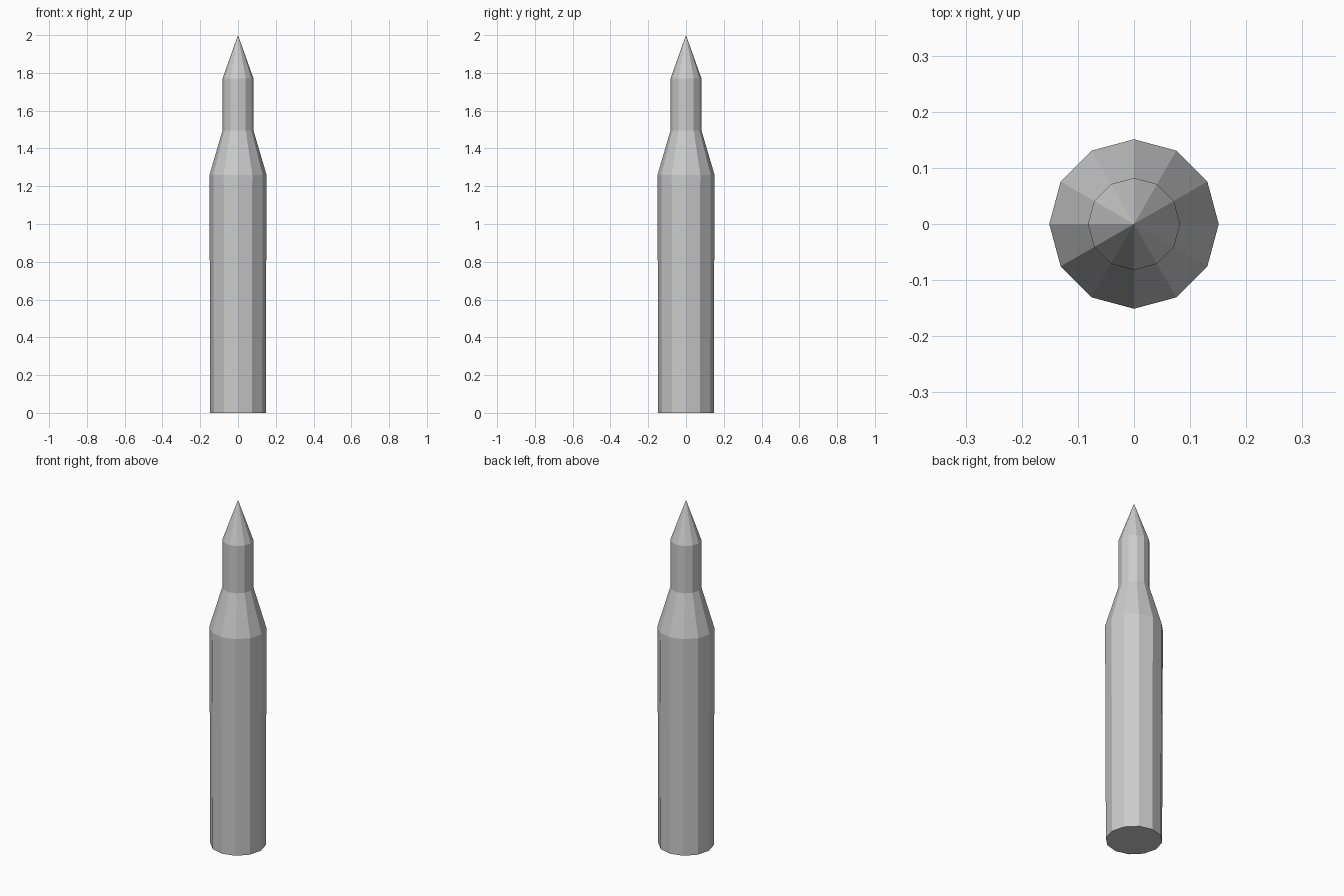
import bpy, bmesh, math

if "Cube" in bpy.data.objects:
    bpy.data.objects.remove(bpy.data.objects["Cube"])

SIDES = 12

grey = bpy.data.materials.new("grey_metal")
grey.diffuse_color = (0.6, 0.6, 0.6, 1)
grey.use_nodes = True
grey.node_tree.nodes["Principled BSDF"].inputs["Base Color"].default_value = grey.diffuse_color


def lathe(name, profile):
    """Closed faceted solid from (radius, z) pairs, bottom to top."""
    bm = bmesh.new()
    rings = []
    for r, z in profile:
        if r == 0:
            rings.append([bm.verts.new((0, 0, z))])
        else:
            rings.append([bm.verts.new((r * math.cos(a), r * math.sin(a), z))
                          for a in (math.tau * i / SIDES for i in range(SIDES))])
    for low, high in zip(rings, rings[1:]):
        for i in range(SIDES):
            j = (i + 1) % SIDES
            if len(high) == 1:
                bm.faces.new((low[i], low[j], high[0]))
            else:
                bm.faces.new((low[i], low[j], high[j], high[i]))
    bm.faces.new(rings[0][::-1])
    if len(rings[-1]) > 1:
        bm.faces.new(rings[-1])
    mesh = bpy.data.meshes.new(name)
    bm.to_mesh(mesh)
    bm.free()
    mesh.materials.append(grey)
    obj = bpy.data.objects.new(name, mesh)
    bpy.context.collection.objects.link(obj)


# One continuous shell: slightly tapered body, shoulder, neck and pointed tip
lathe("pointed_shell", [(0.147, 0), (0.151, 1.26), (0.082, 1.495),
                        (0.082, 1.77), (0, 2)])
